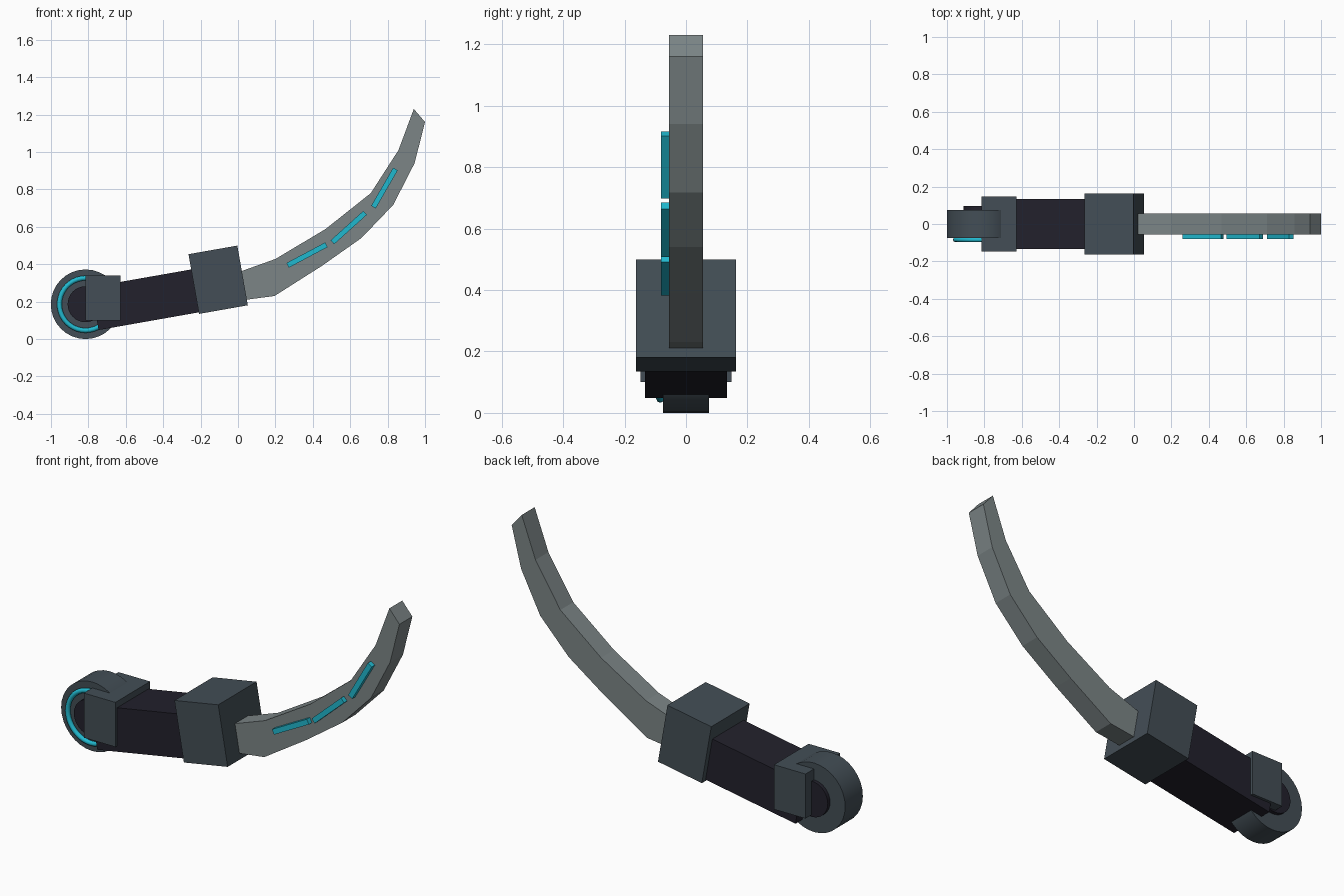
import bpy, bmesh
from math import radians, pi
from mathutils import Matrix, Vector

cube = bpy.data.objects.get("Cube")
if cube:
    bpy.data.objects.remove(cube, do_unlink=True)


def material(name, rgb):
    m = bpy.data.materials.new(name)
    m.use_nodes = True
    m.diffuse_color = (*rgb, 1)
    m.node_tree.nodes["Principled BSDF"].inputs["Base Color"].default_value = (*rgb, 1)
    return m


SLATE = material("slate", (0.056, 0.076, 0.092))
DARK = material("dark_grip", (0.016, 0.015, 0.025))
STEEL = material("steel", (0.2, 0.235, 0.24))
CYAN = material("glow_cyan", (0.015, 0.48, 0.62))


def add(name, bm, mat, smooth=False):
    bmesh.ops.recalc_face_normals(bm, faces=bm.faces)
    me = bpy.data.meshes.new(name)
    bm.to_mesh(me)
    bm.free()
    ob = bpy.data.objects.new(name, me)
    bpy.context.collection.objects.link(ob)
    me.materials.append(mat)
    if smooth:
        bpy.ops.object.select_all(action="DESELECT")
        ob.select_set(True)
        bpy.context.view_layer.objects.active = ob
        bpy.ops.object.shade_smooth_by_angle(angle=radians(35))
    return ob


def box(name, center, size, mat, tilt=0):
    """Box tilted upwards toward +x by an angle in degrees."""
    bm = bmesh.new()
    m = (Matrix.Translation(center) @ Matrix.Rotation(radians(-tilt), 4, "Y")
         @ Matrix.Diagonal((*size, 1)))
    bmesh.ops.create_cube(bm, size=1, matrix=m)
    return add(name, bm, mat)


def disc(name, center, radius, width, mat):
    bm = bmesh.new()
    m = Matrix.Translation(center) @ Matrix.Rotation(pi / 2, 4, "X")
    bmesh.ops.create_cone(bm, cap_ends=True, segments=32, radius1=radius,
                          radius2=radius, depth=width, matrix=m)
    return add(name, bm, mat, True)


# Pommel wheel with hub and glowing ring on the front
hub = Vector((-0.815, 0, 0.186))
disc("pommel_wheel", hub, 0.186, 0.15, SLATE)
disc("pommel_hub", hub, 0.096, 0.19, DARK)
bpy.ops.mesh.primitive_torus_add(
    location=hub + Vector((0, -0.084, 0)), rotation=(pi / 2, 0, 0),
    major_segments=40, minor_segments=8, major_radius=0.14, minor_radius=0.013)
ring = bpy.context.object
ring.name = "pommel_ring"
ring.data.materials.append(CYAN)
bpy.ops.object.shade_smooth_by_angle(angle=radians(50))

# Handle
box("pommel_collar", (-0.721, 0, 0.22), (0.188, 0.295, 0.24), SLATE)
box("grip", (-0.47, 0, 0.215), (0.6, 0.266, 0.233), DARK, 10)
box("guard", (-0.106, 0, 0.317), (0.265, 0.326, 0.324), SLATE, 10)

# Curved blade: side profile given a thickness
lower = [(0.02, 0.207), (0.195, 0.23), (0.447, 0.39), (0.66, 0.54),
         (0.83, 0.717), (0.944, 0.94), (1.0, 1.16)]
upper = [(0.94, 1.23), (0.858, 1.01), (0.71, 0.78), (0.468, 0.588),
         (0.2, 0.428), (0.01, 0.36)]
bm = bmesh.new()
side = bm.faces.new([bm.verts.new((x, -0.055, z)) for x, z in lower + upper])
ext = bmesh.ops.extrude_face_region(bm, geom=[side], use_keep_orig=True)
bmesh.ops.translate(bm, vec=(0, 0.11, 0),
                    verts=[g for g in ext["geom"] if isinstance(g, bmesh.types.BMVert)])
add("blade", bm, STEEL)

# Glowing strips on the front of the blade
strips = [(0.369, 0.449, 28), (0.592, 0.596, 42), (0.783, 0.807, 60)]
for i, (x, z, tilt) in enumerate(strips, 1):
    box(f"blade_strip_{i}", (x, -0.066, z), (0.235, 0.03, 0.028), CYAN, tilt)
